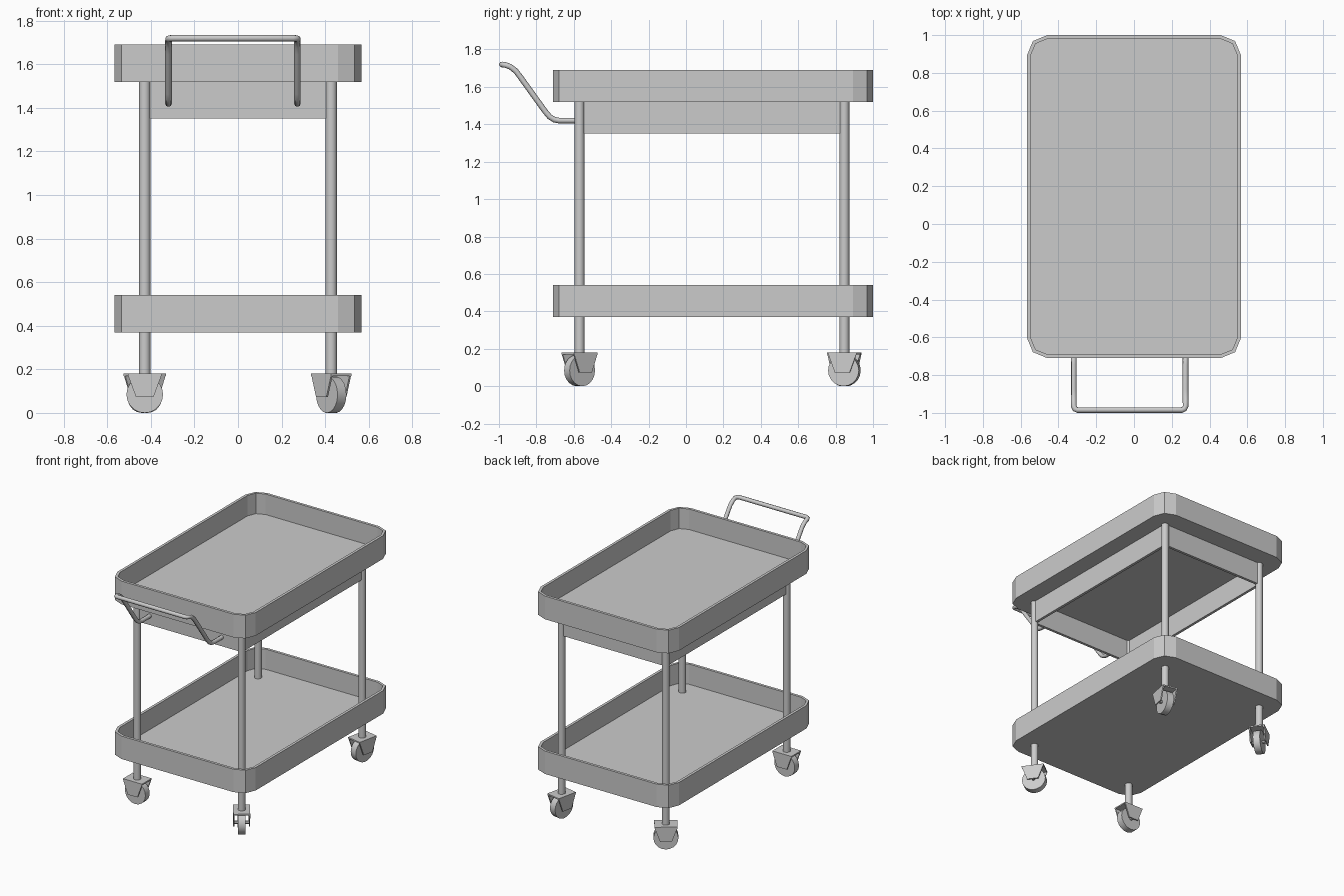
import bpy, bmesh, math
from mathutils import Matrix, Vector

if "Cube" in bpy.data.objects:
    bpy.data.objects.remove(bpy.data.objects["Cube"])

CY = 0.145                      # tray centre in y
LEG_X = 0.428
LEG_Y = (-0.569, 0.847)


def mesh_object(name, bm, smooth=False):
    bmesh.ops.recalc_face_normals(bm, faces=bm.faces)
    me = bpy.data.meshes.new(name)
    bm.to_mesh(me)
    bm.free()
    ob = bpy.data.objects.new(name, me)
    bpy.context.collection.objects.link(ob)
    if smooth:
        bpy.ops.object.select_all(action='DESELECT')
        bpy.context.view_layer.objects.active = ob
        ob.select_set(True)
        bpy.ops.object.shade_smooth_by_angle(angle=math.radians(35))
    return ob


def add_box(bm, lo, hi):
    lo, hi = Vector(lo), Vector(hi)
    m = Matrix.Translation((lo + hi) / 2) @ Matrix.Diagonal((*(hi - lo), 1))
    bmesh.ops.create_cube(bm, size=1, matrix=m)


def add_cylinder(bm, radius, depth, segments, matrix):
    bmesh.ops.create_cone(bm, cap_ends=True, segments=segments, radius1=radius,
                          radius2=radius, depth=depth, matrix=matrix)


def rounded_ring(bm, hx, hy, r, z, seg=2):
    ring = []
    for i, (sx, sy) in enumerate([(1, 1), (-1, 1), (-1, -1), (1, -1)]):
        for k in range(seg + 1):
            a = math.radians(90 * i + 90 * k / seg)
            ring.append(bm.verts.new((sx * (hx - r) + r * math.cos(a),
                                      CY + sy * (hy - r) + r * math.sin(a), z)))
    return ring


# Trays: rounded rectangular pans with thin walls
def tray(name, z0, z1, t=0.02):
    bm = bmesh.new()
    rings = [rounded_ring(bm, 0.567, 0.855, 0.108, z0),
             rounded_ring(bm, 0.567, 0.855, 0.108, z1),
             rounded_ring(bm, 0.567 - t, 0.855 - t, 0.108 - t, z1),
             rounded_ring(bm, 0.567 - t, 0.855 - t, 0.108 - t, z0 + t)]
    n = len(rings[0])
    for a, b in zip(rings, rings[1:]):
        for i in range(n):
            bm.faces.new((a[i], a[(i + 1) % n], b[(i + 1) % n], b[i]))
    bm.faces.new(rings[0])
    bm.faces.new(rings[-1])
    mesh_object(name, bm)


tray("upper_tray", 1.518, 1.69)
tray("lower_tray", 0.37, 0.54)

# Apron: open frame of four panels under the upper tray
bm = bmesh.new()
T = 0.01
for x in (-LEG_X, LEG_X):
    add_box(bm, (x - T, LEG_Y[0], 1.352), (x + T, LEG_Y[1], 1.52))
for y in LEG_Y:
    add_box(bm, (-LEG_X, y - T, 1.352), (LEG_X, y + T, 1.52))
mesh_object("apron", bm)


# Caster: top plate, two tapered fork cheeks, axle and wheel
def caster(name, x, y, degrees):
    place = Matrix.Translation((x, y, 0)) @ Matrix.Rotation(math.radians(degrees), 4, 'Z')
    side = Matrix.Translation((0, 0, 0.084)) @ Matrix.Rotation(math.pi / 2, 4, 'X')

    bm = bmesh.new()
    add_box(bm, (-0.078, -0.057, 0.17), (0.078, 0.057, 0.18))
    for s in (-1, 1):
        profile = [(-0.078, 0.175), (0.078, 0.175), (0.04, 0.072), (-0.04, 0.072)]
        inner = [bm.verts.new((u, s * 0.048, v)) for u, v in profile]
        outer = [bm.verts.new((u, s * 0.057, v)) for u, v in profile]
        bm.faces.new(inner)
        bm.faces.new(outer)
        for i in range(4):
            j = (i + 1) % 4
            bm.faces.new((inner[i], inner[j], outer[j], outer[i]))
    add_cylinder(bm, 0.012, 0.112, 8, side)
    bm.transform(place)
    mesh_object(name + "_fork", bm)

    bm = bmesh.new()
    add_cylinder(bm, 0.084, 0.05, 20, side)
    bm.transform(place)
    mesh_object(name + "_wheel", bm, smooth=True)


# Legs with casters, each caster swivelled its own way
corners = [("front_left", -1, 0, 0), ("front_right", 1, 0, -54),
           ("back_left", -1, 1, 36), ("back_right", 1, 1, 78)]
for name, sx, row, angle in corners:
    x, y = sx * LEG_X, LEG_Y[row]
    bm = bmesh.new()
    add_cylinder(bm, 0.026, 1.345, 16, Matrix.Translation((x, y, 0.8475)))
    mesh_object(name + "_leg", bm, smooth=True)
    caster(name + "_caster", x, y, angle)

# Push handle: bent tube at the front
arm = [(-0.57, 1.42), (-0.68, 1.42), (-0.705, 1.425), (-0.73, 1.441), (-0.754, 1.47),
       (-0.885, 1.652), (-0.91, 1.685), (-0.94, 1.708), (-0.965, 1.717)]
cx, hw = -0.023, 0.296
path = [(cx - hw, y, z) for y, z in arm]
path += [(cx - hw + 0.006, -0.979, 1.719), (cx - hw + 0.02, -0.985, 1.72)]
path += [(2 * cx - x, y, z) for x, y, z in reversed(path)]
cu = bpy.data.curves.new("push_handle", 'CURVE')
cu.dimensions = '3D'
cu.bevel_depth = 0.015
cu.bevel_resolution = 2
cu.use_fill_caps = True
sp = cu.splines.new('POLY')
sp.points.add(len(path) - 1)
for p, co in zip(sp.points, path):
    p.co = (*co, 1)
handle = bpy.data.objects.new("push_handle", cu)
bpy.context.collection.objects.link(handle)
bpy.ops.object.select_all(action='DESELECT')
bpy.context.view_layer.objects.active = handle
handle.select_set(True)
bpy.ops.object.convert(target='MESH')
bpy.ops.object.shade_smooth_by_angle(angle=math.radians(50))
